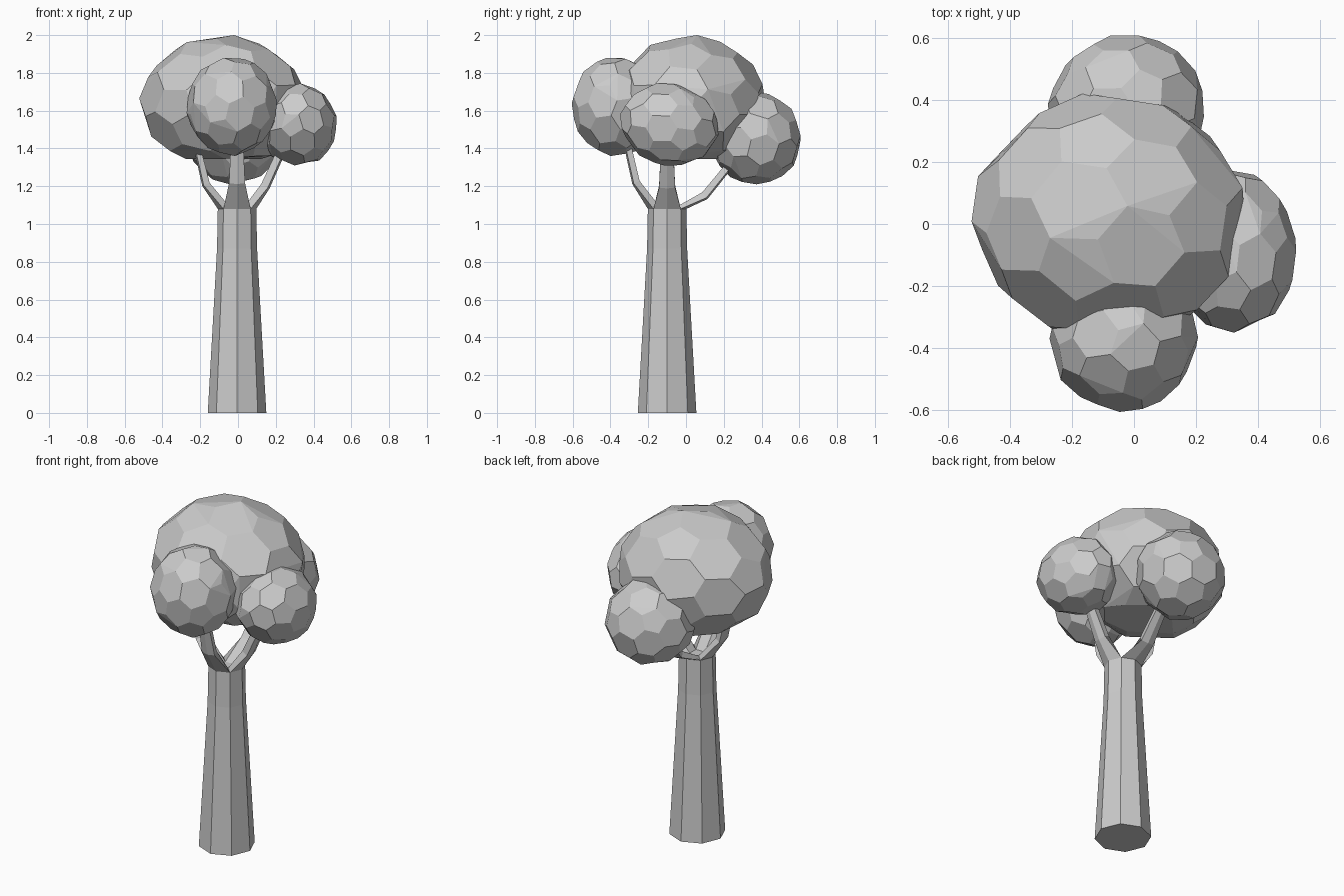
import bpy, bmesh, math, random
from mathutils import Vector, Euler

if "Cube" in bpy.data.objects:
    bpy.data.objects.remove(bpy.data.objects["Cube"])

random.seed(4)
CX, CY = -0.005, -0.1      # trunk axis
TOP, RT = 1.08, 0.102      # trunk top height and radius


def make(name, bm):
    bmesh.ops.recalc_face_normals(bm, faces=bm.faces[:])
    me = bpy.data.meshes.new(name)
    bm.to_mesh(me)
    bm.free()
    ob = bpy.data.objects.new(name, me)
    bpy.context.collection.objects.link(ob)
    return ob


def loft(name, rings):
    # skin a list of equal-length point rings and cap both ends
    bm = bmesh.new()
    rows = [[bm.verts.new(p) for p in r] for r in rings]
    n = len(rows[0])
    for a, b in zip(rows, rows[1:]):
        for i in range(n):
            j = (i + 1) % n
            bm.faces.new((a[i], a[j], b[j], b[i]))
    bm.faces.new(rows[0])
    bm.faces.new(rows[-1])
    return make(name, bm)


def octagon(r, z):
    return [(CX + r * math.cos(i * math.pi / 4), CY + r * math.sin(i * math.pi / 4), z)
            for i in range(8)]


def branch(name, angle, stations):
    # stations: (radial distance, height, tilt from vertical, thickness, width)
    out = Vector((math.cos(angle), math.sin(angle), 0))
    side = Vector((-out.y, out.x, 0))
    up = Vector((0, 0, 1))
    # first ring sits on three corners of the trunk top so the branch grows out flush
    c = Vector((CX, CY, TOP))
    k = RT * math.sqrt(0.5)
    rings = [[c + out * a + side * b for a, b in
              ((0.03, -0.03), (k, -k), (RT, 0), (k, k), (0.03, 0.03))]]
    for r, z, tilt, t, w in stations:
        c = Vector((CX, CY, z)) + out * r
        n = out * math.cos(tilt) - up * math.sin(tilt)
        rings.append([c + n * t * a / 2 + side * w * b / 2
                      for a, b in ((-1, -0.8), (0.6, -1), (1, 0), (0.6, 1), (-1, 0.8))])
    return loft(name, rings)


def clump(name, lo, hi, rot=0.0, floor=0.0, jitter=0.02):
    # faceted leaf mass: dual of an icosphere, stretched to exact bounds
    src = bmesh.new()
    bmesh.ops.create_icosphere(src, subdivisions=2, radius=1)
    spin = Euler([random.uniform(0, 3) for _ in range(3)]).to_matrix()
    tilt = Euler((rot, 0, 0)).to_matrix()
    size = Vector(hi) - Vector(lo)
    pts = []
    for f in src.faces:
        p = spin @ f.calc_center_median().normalized()
        p += Vector([random.uniform(-jitter, jitter) for _ in range(3)])
        pts.append(tilt @ Vector([a * b for a, b in zip(p, size)]))
    src.free()
    mn = [min(p[i] for p in pts) for i in range(3)]
    mx = [max(p[i] for p in pts) for i in range(3)]
    bm = bmesh.new()
    for p in pts:
        q = [lo[i] + (p[i] - mn[i]) / (mx[i] - mn[i]) * size[i] for i in range(3)]
        q[2] = max(q[2], floor)
        bm.verts.new(q)
    bmesh.ops.convex_hull(bm, input=bm.verts[:])
    loose = [v for v in bm.verts if not v.link_faces]
    bmesh.ops.delete(bm, geom=loose, context='VERTS')
    bmesh.ops.dissolve_limit(bm, angle_limit=math.radians(9),
                             verts=bm.verts[:], edges=bm.edges[:])
    return make(name, bm)


# Trunk
loft("trunk", [octagon(0.155, 0), octagon(0.106, 0.87), octagon(RT, TOP)])

# Four branches
branch("branch_right", 0, [(0.15, 1.2, 0.5, 0.05, 0.085), (0.25, 1.42, 0.45, 0.045, 0.065)])
branch("branch_left", math.pi, [(0.165, 1.21, 0.4, 0.042, 0.085), (0.215, 1.42, 0.2, 0.036, 0.065)])
branch("branch_front", -math.pi / 2, [(0.165, 1.22, 0.4, 0.042, 0.085),
                                      (0.215, 1.44, 0.2, 0.038, 0.065)])
branch("branch_back", math.pi / 2, [(0.20, 1.15, 0.9, 0.045, 0.085),
                                    (0.33, 1.31, 0.8, 0.04, 0.065)])

# Foliage
clump("main_foliage", (-0.523, -0.375, 1.29), (0.355, 0.42, 2.0), floor=1.345)
clump("front_foliage", (-0.272, -0.605, 1.36), (0.206, -0.13, 1.88))
clump("right_foliage", (0.115, -0.35, 1.31), (0.522, 0.172, 1.745), rot=-0.25)
clump("back_foliage", (-0.277, 0.125, 1.21), (0.225, 0.607, 1.70), rot=0.5)
